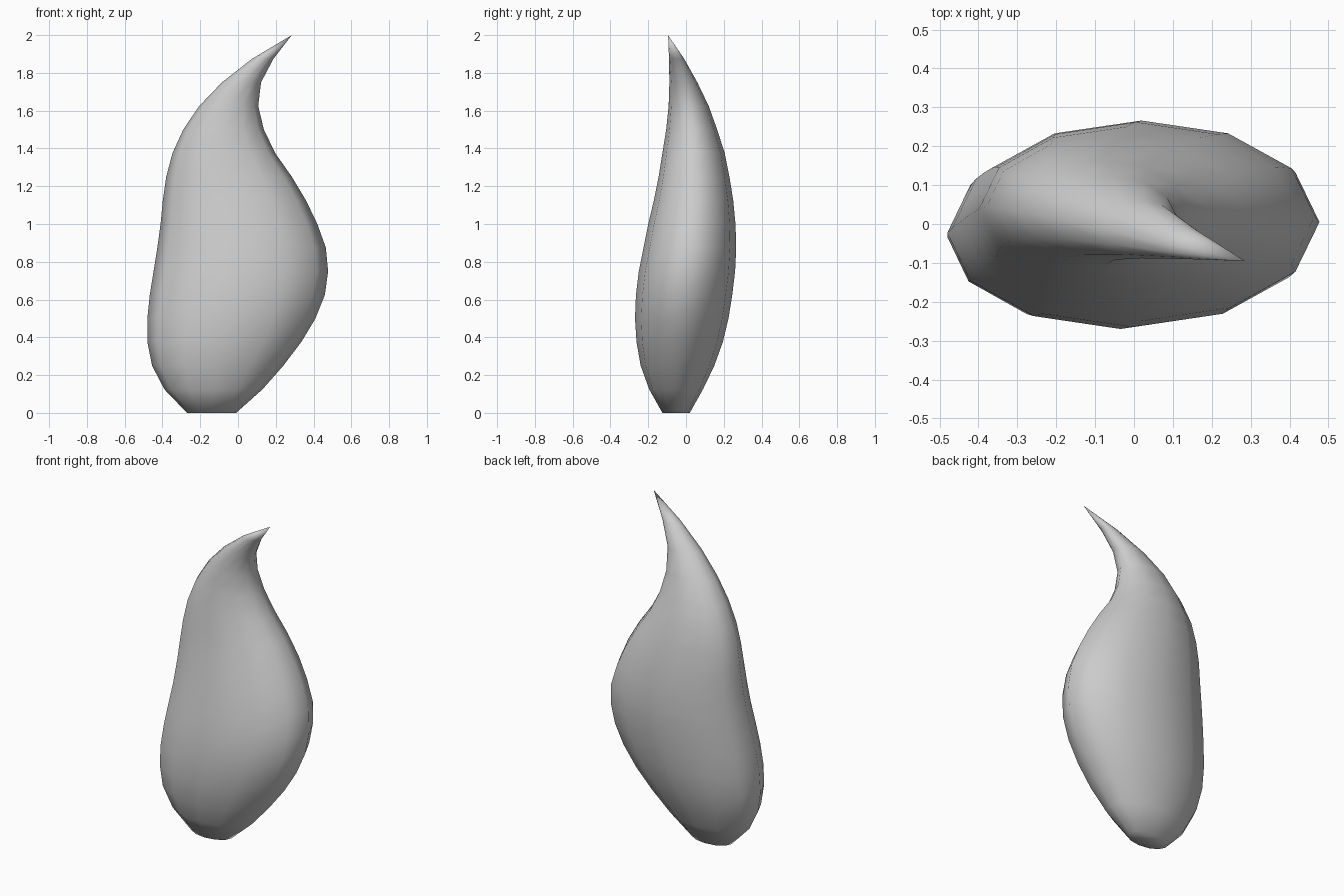
import bpy, bmesh
from math import cos, sin, pi

cube = bpy.data.objects.get("Cube")
if cube:
    bpy.data.objects.remove(cube, do_unlink=True)

SIDES = 12
STEP = 0.125

# Left, right, front and back extents of each level ring, from base upward
RINGS = [
    (-.27, -.01, -.125, .02), (-.39, .13, -.195, .09), (-.455, .24, -.24, .15),
    (-.48, .335, -.262, .195), (-.48, .41, -.27, .225), (-.467, .46, -.265, .245),
    (-.447, .477, -.25, .26), (-.427, .465, -.225, .266), (-.41, .42, -.2, .262),
    (-.398, .36, -.17, .25), (-.38, .285, -.145, .23), (-.347, .197, -.125, .205),
    (-.29, .137, -.105, .165), (-.205, .107, -.092, .12), (-.085, .122, -.088, .06),
    (.075, .188, -.09, -.01),
]
TIP = (.285, -.095, 2.0)

# Single grey colour
grey = bpy.data.materials.new("light_grey")
grey.use_nodes = True
colour = (.6, .6, .6, 1)
grey.diffuse_color = colour
bsdf = next(n for n in grey.node_tree.nodes if n.type == "BSDF_PRINCIPLED")
bsdf.inputs["Base Color"].default_value = colour

# Flame body: elliptical rings lofted up to a curled point
bm = bmesh.new()
loops = []
for level, (x0, x1, y0, y1) in enumerate(RINGS):
    loops.append([bm.verts.new(((x0 + x1) / 2 + (x1 - x0) / 2 * cos(2 * pi * i / SIDES),
                                (y0 + y1) / 2 + (y1 - y0) / 2 * sin(2 * pi * i / SIDES),
                                level * STEP)) for i in range(SIDES)])
for low, high in zip(loops, loops[1:]):
    for i in range(SIDES):
        j = (i + 1) % SIDES
        bm.faces.new((low[i], low[j], high[j], high[i]))

# Pointed tip and flat base
tip = bm.verts.new(TIP)
for i in range(SIDES):
    bm.faces.new((loops[-1][i], loops[-1][(i + 1) % SIDES], tip))
bm.faces.new(loops[0][::-1])
for face in bm.faces:
    face.smooth = True

mesh = bpy.data.meshes.new("flame_body")
bm.to_mesh(mesh)
bm.free()
mesh.materials.append(grey)
body = bpy.data.objects.new("flame_body", mesh)
bpy.context.collection.objects.link(body)
